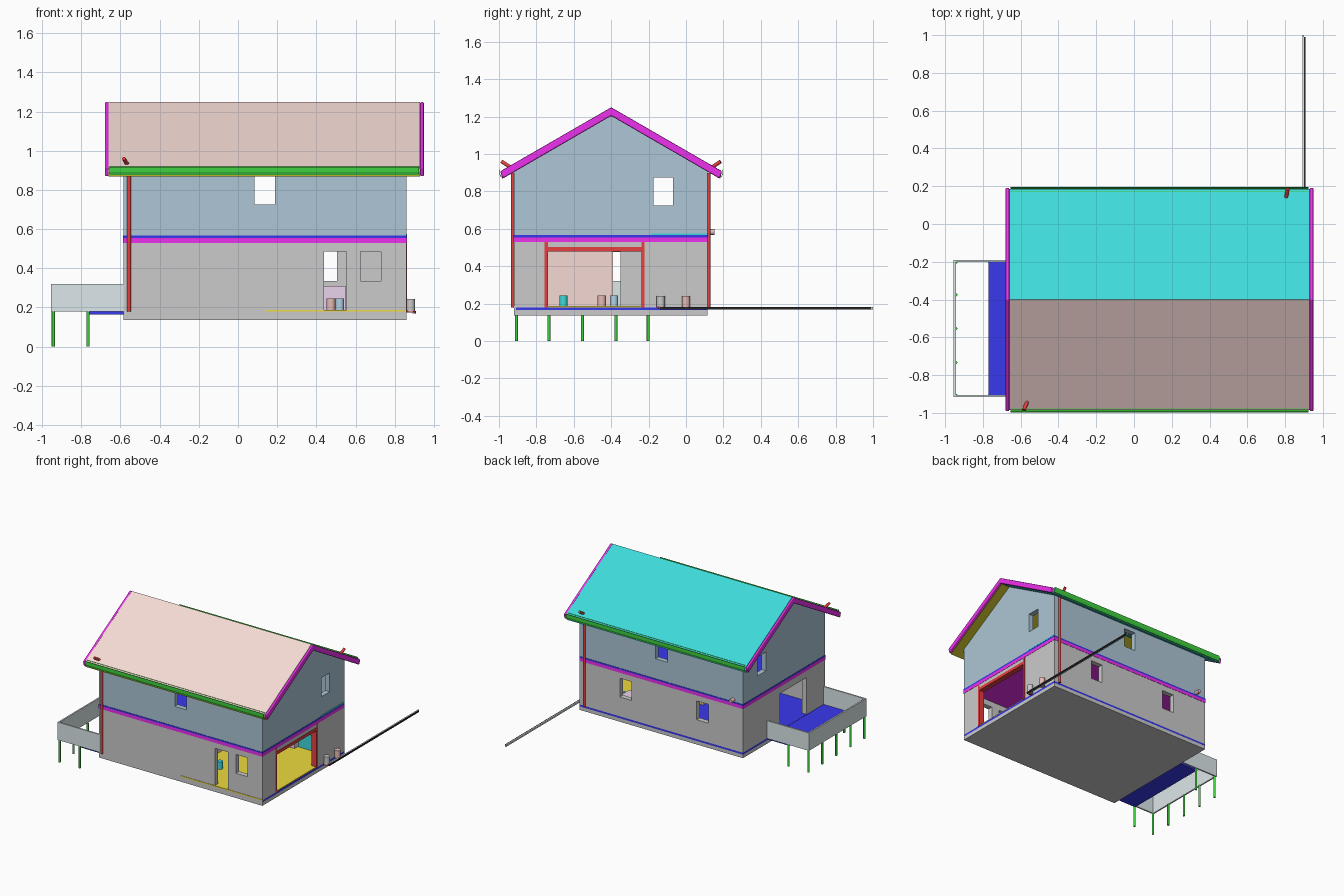
import bpy, bmesh
from mathutils import Vector

if "Cube" in bpy.data.objects:
    bpy.data.objects.remove(bpy.data.objects["Cube"])

mats = {}
COL = dict(magenta=(.85, .03, .85), blue=(.04, .04, .85), red=(.8, .05, .05), green=(.05, .65, .05),
           salmon=(.92, .7, .66), teal=(.05, .7, .7), wall=(.42, .57, .67), yellow=(.85, .7, .05),
           rail=(.72, .8, .82), black=(.02, .02, .02), lilac=(.83, .65, .83), olive=(.5, .45, .02),
           pot=(.8, .5, .48), sky=(.45, .65, .8))


def finish(name, bm, color=None):
    bmesh.ops.recalc_face_normals(bm, faces=bm.faces)
    me = bpy.data.meshes.new(name)
    bm.to_mesh(me)
    bm.free()
    ob = bpy.data.objects.new(name, me)
    bpy.context.scene.collection.objects.link(ob)
    if color:
        if color not in mats:
            mats[color] = bpy.data.materials.new(color)
            mats[color].diffuse_color = (*COL[color], 1)
        me.materials.append(mats[color])
    return ob


def prism(name, profile, x0, x1, color=None):
    """Extrude a (y, z) profile along x."""
    bm = bmesh.new()
    face = bm.faces.new([bm.verts.new((x0, y, z)) for y, z in profile])
    new = bmesh.ops.extrude_face_region(bm, geom=[face])['geom']
    bmesh.ops.translate(bm, vec=(x1 - x0, 0, 0),
                        verts=[v for v in new if isinstance(v, bmesh.types.BMVert)])
    return finish(name, bm, color)


def box(name, x0, x1, y0, y1, z0, z1, color=None):
    return prism(name, [(y0, z0), (y1, z0), (y1, z1), (y0, z1)], x0, x1, color)


def rod(name, a, b, r, color=None, sides=16):
    """Cylinder between two points."""
    a, b = Vector(a), Vector(b)
    d = b - a
    bm = bmesh.new()
    bmesh.ops.create_cone(bm, cap_ends=True, segments=sides, radius1=r, radius2=r, depth=d.length)
    bmesh.ops.rotate(bm, matrix=d.to_track_quat('Z', 'Y').to_matrix(), verts=bm.verts)
    bmesh.ops.translate(bm, vec=(a + b) / 2, verts=bm.verts)
    ob = finish(name, bm, color)
    bpy.ops.object.select_all(action='DESELECT')
    ob.select_set(True)
    bpy.context.view_layer.objects.active = ob
    bpy.ops.object.shade_smooth_by_angle()
    return ob


def cut(ob, holes):
    """Subtract box-shaped holes and bake the result."""
    cutters = []
    for h in holes:
        c = box("cutter", *h)
        c.hide_render = True
        cutters.append(c)
        m = ob.modifiers.new("cut", 'BOOLEAN')
        m.operation, m.object, m.solver = 'DIFFERENCE', c, 'EXACT'
    bpy.context.view_layer.update()
    ev = ob.evaluated_get(bpy.context.evaluated_depsgraph_get())
    me = bpy.data.meshes.new_from_object(ev)
    ob.modifiers.clear()
    ob.data = me
    for c in cutters:
        bpy.data.objects.remove(c)


X0, X1, Y0, Y1 = -.585, .86, -.92, .115   # house footprint
RY, RZ, SL = -.4, 1.25, .577              # ridge line and slope
T = .04                                   # wall thickness


def top(y):
    return RZ - SL * abs(y - RY)


# base, screed layer and ground floor walls
box("base_slab", X0, X1, Y0, Y1, .137, .165)
box("floor_layer", X0, X1, Y0 + .01, Y1, .165, .18, "blue")
box("base_front_cover", X0, X1, Y0, Y0 + .01, .165, .18)
ground = box("ground_walls", X0, X1, Y0, Y1, .18, .53)
inner = (X0 + T, X1 - T, Y0 + T, Y1 - T)
front, back = (Y0 - .1, Y0 + .1), (Y1 - .1, Y1 + .1)
cut(ground, [(*inner, .1, .6),
             (.44, .555, *front, .1, .485), (.625, .73, *front, .335, .485),
             (.402, .505, *back, .335, .485), (-.28, -.175, *back, .335, .485),
             (X1 - .1, X1 + .1, -.74, -.235, .1, .48),
             (X0 - .1, X0 + .1, -.69, -.35, .1, .475)])

# storey bands
box("storey_slab", X0 - .002, X1 + .002, Y0 - .002, Y1 + .002, .53, .555, "magenta")
box("storey_screed", X0 - .002, X1 + .002, Y0 - .002, Y1 + .002, .555, .567, "blue")

# upper walls with gables
u = .045
upper = prism("upper_walls", [(Y0, .567), (Y1, .567), (Y1, top(Y1) - u), (RY, RZ - u), (Y0, top(Y0) - u)],
              X0, X1, "wall")
cut(upper, [(*inner, .5, 1.4), (.085, .19, Y0 - .1, Y1 + .1, .725, .875),
            (X0 - .1, X1 + .1, -.175, -.07, .725, .875)])

# roof: tile layer and lining on each slope
E0, E1 = -.985, .185
for name, e, c1, c2 in (("front", E0, "salmon", "olive"), ("back", E1, "teal", "teal")):
    for part, a, b, c in (("tiles", 0, .02, c1), ("lining", .02, u, c2)):
        prism(f"roof_{part}_{name}", [(RY, RZ - a), (e, top(e) - a), (e, top(e) - b), (RY, RZ - b)],
              -.66, .93, c)

# verge boards with rounded edges
V0, V1 = (-.993, top(-.993)), (.193, top(.193))
for name, x in (("left", -.68), ("right", .93)):
    chevron = [V0, (RY, RZ), V1, (V1[0] - .012, V1[1] - .04), (RY, RZ - .046), (V0[0] - 0 + .012, V0[1] - .04)]
    ob = prism("verge_" + name, chevron, x, x + .02, "magenta")
    m = ob.modifiers.new("round", 'BEVEL')
    m.width, m.segments = .007, 2

# gutters: open channels
for name, y, s in (("front", E0, -1), ("back", E1, 1)):
    pts = [(-.012, .92), (-.012, .885), (-.004, .875), (.006, .877), (.012, .892), (.012, .918),
           (.009, .918), (.009, .893), (.004, .881), (-.003, .879), (-.009, .887), (-.009, .92)]
    prism("gutter_" + name, [(y + s * p, z) for p, z in pts], -.655, .925, "green")

# downpipes and roof outlets
rod("downpipe_front", (-.557, -.926, .18), (-.557, -.926, .9), .01, "red")
rod("downpipe_back", (.815, .121, .18), (.815, .121, .9), .01, "red")
rod("roof_outlet_front", (-.565, -.94, .93), (-.583, -.985, .96), .01, "red")
rod("roof_outlet_back", (.805, .14, .93), (.814, .185, .96), .01, "red")

# side entrance frame
for name, y in (("front", -.748), ("back", -.23)):
    box("entrance_post_" + name, X1 - T, X1 + .003, y - .009, y + .009, .18, .53, "red")
box("entrance_beam", X1 - T, X1 + .003, -.74, -.235, .478, .502, "red")

# interior
box("room_floor", .14, .858, Y0 - .003, Y1 - T, .178, .187, "yellow")
box("room_partition", .12, .14, Y0 + T, -.39, .18, .53, "salmon")
box("kitchen_unit", .43, .55, -.07, .075, .187, .31, "lilac")
box("kitchen_cabinet", .555, .7, -.03, .075, .187, .31, "teal")
for i, (x, y, c) in enumerate(((.3, -.655, "teal"), (.475, -.45, "pot"), (.52, -.385, "sky"))):
    rod(f"stool_{i}", (x, y, .187), (x, y, .245), .022, c)

# terrace: deck strip, parapet and posts
TX, TY0, TY1, W = -.955, -.917, -.19, .012
box("terrace_deck", -.77, X0, TY0 + W, TY1 - W, .165, .178, "blue")
box("terrace_rail_front", TX, X0, TY0, TY0 + W, .178, .32, "rail")
box("terrace_rail_back", TX, X0, TY1 - W, TY1, .178, .32, "rail")
box("terrace_rail_left", TX, TX + W, TY0 + W, TY1 - W, .178, .32, "rail")
posts = [(-.943, y) for y in (-.907, -.733, -.553, -.375, -.202)] + [(-.765, -.907), (-.765, -.202)]
for i, (x, y) in enumerate(posts):
    rod(f"terrace_post_{i}", (x, y, 0), (x, y, .178), .008, "green")

# outdoor pots, pipe run and vent
rod("outdoor_pot_front", (.882, -.135, .18), (.882, -.135, .242), .022)
rod("outdoor_pot_back", (.882, 0, .18), (.882, 0, .242), .022, "pot")
box("pipe_stub", X1, .905, -.15, -.135, .173, .185, "red")
box("long_strip", .892, .901, -.14, 1, .17, .183, "rail")
box("long_strip_edge", .901, .908, -.14, .99, .17, .183, "black")
rod("vent_pipe", (-.5, Y1 - T, .583), (-.5, .152, .583), .015, "pot")
box("gable_trim", X1, X1 + .003, -.185, Y1, .567, .575, "teal")

for m in bpy.data.materials:
    if m.users and not m.is_grease_pencil:
        m.use_nodes = True
        m.node_tree.nodes["Principled BSDF"].inputs["Base Color"].default_value = m.diffuse_color
